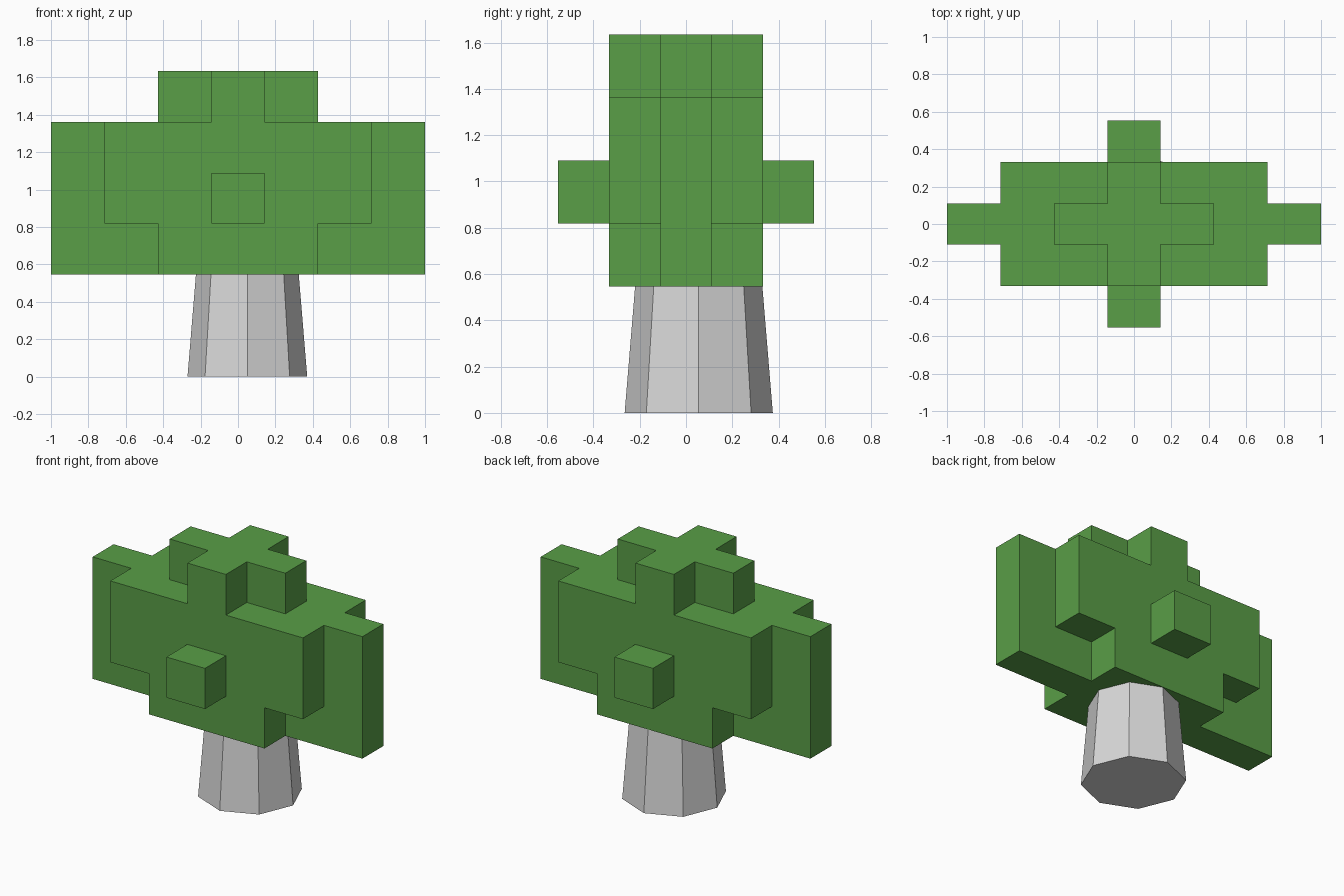
import bpy, bmesh, math
from mathutils import Vector

cube = bpy.data.objects.get("Cube")
if cube:
    bpy.data.objects.remove(cube, do_unlink=True)


def make_material(name, color):
    mat = bpy.data.materials.new(name)
    mat.use_nodes = True
    mat.diffuse_color = color
    mat.node_tree.nodes["Principled BSDF"].inputs["Base Color"].default_value = color
    return mat


def make_object(name, bm, mat):
    bmesh.ops.recalc_face_normals(bm, faces=bm.faces)
    mesh = bpy.data.meshes.new(name)
    bm.to_mesh(mesh)
    bm.free()
    mesh.materials.append(mat)
    obj = bpy.data.objects.new(name, mesh)
    bpy.context.collection.objects.link(obj)
    return obj


leaf_green = make_material("leaf green", (0.10, 0.342, 0.063, 1))
trunk_grey = make_material("trunk grey", (0.687, 0.687, 0.687, 1))

CROWN_BASE = 0.545
CELL = Vector((2 / 7, 0.2215, 0.2725))

# Each layer, bottom to top: half extents (in cells) of its crossing blocks
LAYERS = [
    [(1, 1), (3, 0)],
    [(2, 1), (3, 0), (0, 2)],
    [(2, 1), (3, 0)],
    [(1, 0), (0, 1)],
]


def filled(cell):
    x, y, z = (round(c) for c in cell)
    return 0 <= z < len(LAYERS) and any(
        abs(x) <= hx and abs(y) <= hy for hx, hy in LAYERS[z])


# Blocky crown: only the outer skin of the stacked cells
bm = bmesh.new()
axes = [Vector((1, 0, 0)), Vector((0, 1, 0)), Vector((0, 0, 1))]
for x in range(-3, 4):
    for y in range(-2, 3):
        for z in range(len(LAYERS)):
            cell = Vector((x, y, z))
            if not filled(cell):
                continue
            for a in range(3):
                u, v = axes[(a + 1) % 3] / 2, axes[(a + 2) % 3] / 2
                for n in (axes[a], -axes[a]):
                    if filled(cell + n):
                        continue
                    mid = cell + n / 2 + axes[2] / 2
                    bm.faces.new([bm.verts.new(c * CELL) for c in
                                  (mid - u - v, mid + u - v, mid + u + v, mid - u + v)])
bmesh.ops.remove_doubles(bm, verts=bm.verts, dist=0.001)
bmesh.ops.recalc_face_normals(bm, faces=bm.faces)
bmesh.ops.dissolve_limit(bm, angle_limit=math.radians(1), verts=bm.verts, edges=bm.edges)
crown = make_object("crown", bm, leaf_green)
crown.location.z = CROWN_BASE

# Tapered eight-sided trunk, slightly off centre
bm = bmesh.new()
bmesh.ops.create_cone(bm, cap_ends=True, segments=8,
                      radius1=0.32, radius2=0.275, depth=CROWN_BASE)
trunk = make_object("trunk", bm, trunk_grey)
trunk.location = (0.05, 0.055, CROWN_BASE / 2)
